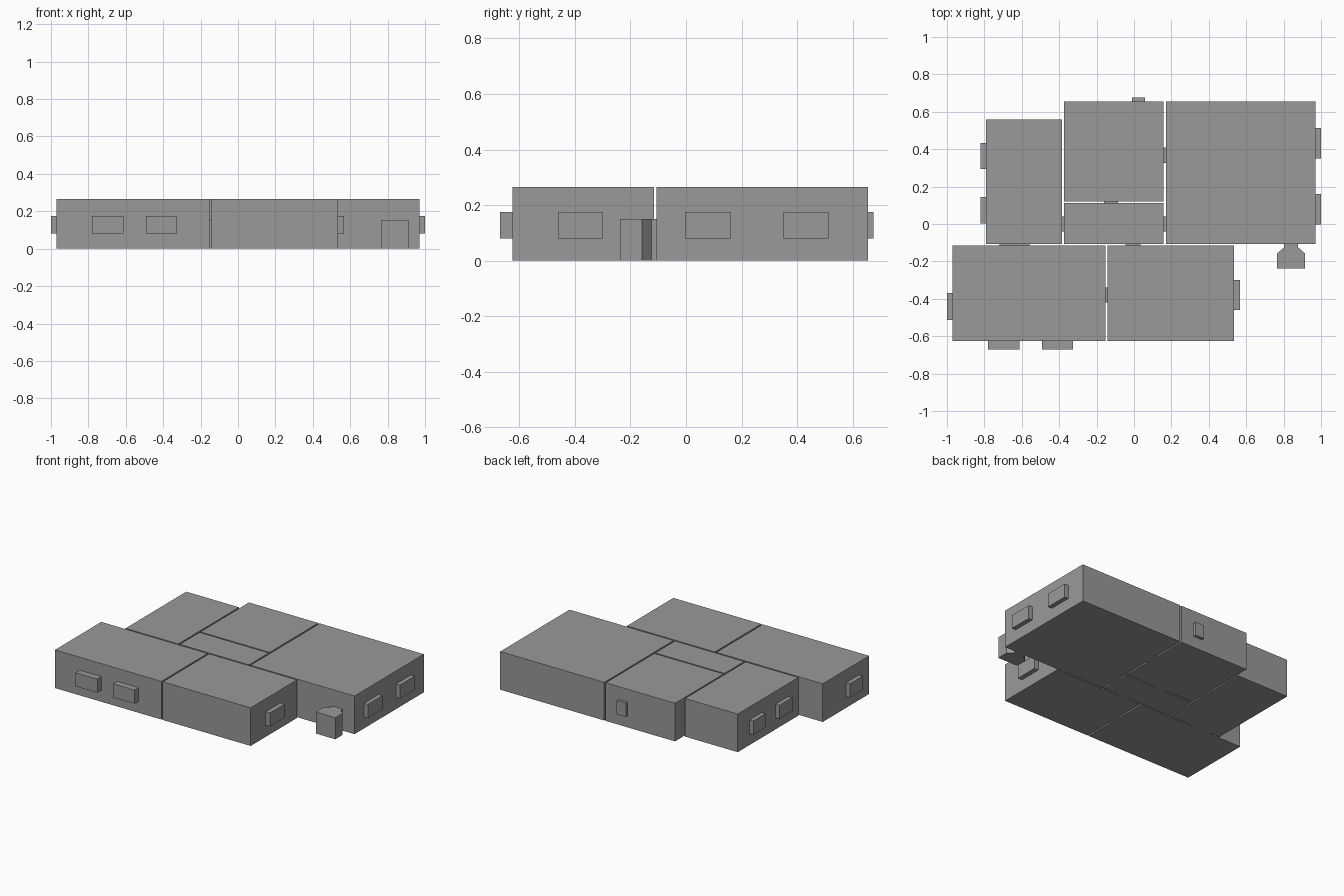
import bpy
import bmesh

cube = bpy.data.objects.get("Cube")
if cube:
    bpy.data.objects.remove(cube, do_unlink=True)

grey = bpy.data.materials.new("plain_grey")
grey.use_nodes = True
colour = (0.32, 0.32, 0.32, 1)
grey.diffuse_color = colour
grey.node_tree.nodes["Principled BSDF"].inputs["Base Color"].default_value = colour

WALL_TOP, DOOR_TOP = 0.265, 0.15
SILL, WINDOW_TOP = 0.08, 0.175


def prism(name, outline, z0, z1):
    """Extrude a plan outline between two heights."""
    bm = bmesh.new()
    base = bm.faces.new([bm.verts.new((x, y, z0)) for x, y in outline])
    top = bmesh.ops.extrude_face_region(bm, geom=[base])["geom"]
    verts = [v for v in top if isinstance(v, bmesh.types.BMVert)]
    bmesh.ops.translate(bm, verts=verts, vec=(0, 0, z1 - z0))
    bmesh.ops.recalc_face_normals(bm, faces=bm.faces)
    mesh = bpy.data.meshes.new(name)
    bm.to_mesh(mesh)
    bm.free()
    mesh.materials.append(grey)
    obj = bpy.data.objects.new(name, mesh)
    bpy.context.collection.objects.link(obj)


def block(name, x0, x1, y0, y1, z0, z1):
    prism(name, [(x0, y0), (x1, y0), (x1, y1), (x0, y1)], z0, z1)


# Solid rooms, separated by thin wall gaps
rooms = {
    "left_back_room": (-0.79, -0.384, -0.106, 0.56),
    "middle_back_room": (-0.374, 0.159, 0.121, 0.655),
    "hallway": (-0.374, 0.159, -0.106, 0.111),
    "right_back_room": (0.17, 0.97, -0.106, 0.655),
    "left_front_room": (-0.97, -0.152, -0.625, -0.116),
    "right_front_room": (-0.141, 0.535, -0.625, -0.116),
}
for name, plan in rooms.items():
    block(name, *plan, 0, WALL_TOP)

# Doorways filling the gaps between rooms
doors = {
    "door_left_room_hallway": (-0.384, -0.374, -0.04, 0.04),
    "door_right_room_hallway": (0.159, 0.17, -0.04, 0.04),
    "door_middle_right_room": (0.159, 0.17, 0.325, 0.41),
    "door_middle_room_hallway": (-0.16, -0.085, 0.111, 0.121),
    "door_left_rooms": (-0.72, -0.56, -0.116, -0.106),
    "door_front_room_hallway": (-0.045, 0.035, -0.116, -0.106),
    "door_front_rooms": (-0.152, -0.141, -0.42, -0.34),
}
for name, plan in doors.items():
    block(name, *plan, 0, DOOR_TOP)

# Windows projecting from the outer walls
windows = {
    "front_window_outer": (-0.78, -0.613, -0.67, -0.625),
    "front_window_inner": (-0.492, -0.326, -0.67, -0.625),
    "left_front_window": (-1.0, -0.97, -0.513, -0.37),
    "left_back_window_a": (-0.82, -0.79, 0.003, 0.145),
    "left_back_window_b": (-0.82, -0.79, 0.295, 0.432),
    "right_front_window": (0.535, 0.568, -0.46, -0.30),
    "right_back_window_a": (0.97, 1.0, -0.003, 0.16),
    "right_back_window_b": (0.97, 1.0, 0.35, 0.513),
    "back_window": (-0.01, 0.06, 0.655, 0.675),
}
for name, plan in windows.items():
    block(name, *plan, SILL, WINDOW_TOP)

# Entrance porch, tapering to the doorway
centre = 0.84
half = [(0.075, -0.238), (0.075, -0.158), (0.038, -0.125), (0.038, -0.106)]
right = [(centre + x, y) for x, y in half]
left = [(centre - x, y) for x, y in reversed(half)]
prism("entrance_porch", right + left, 0, DOOR_TOP)
